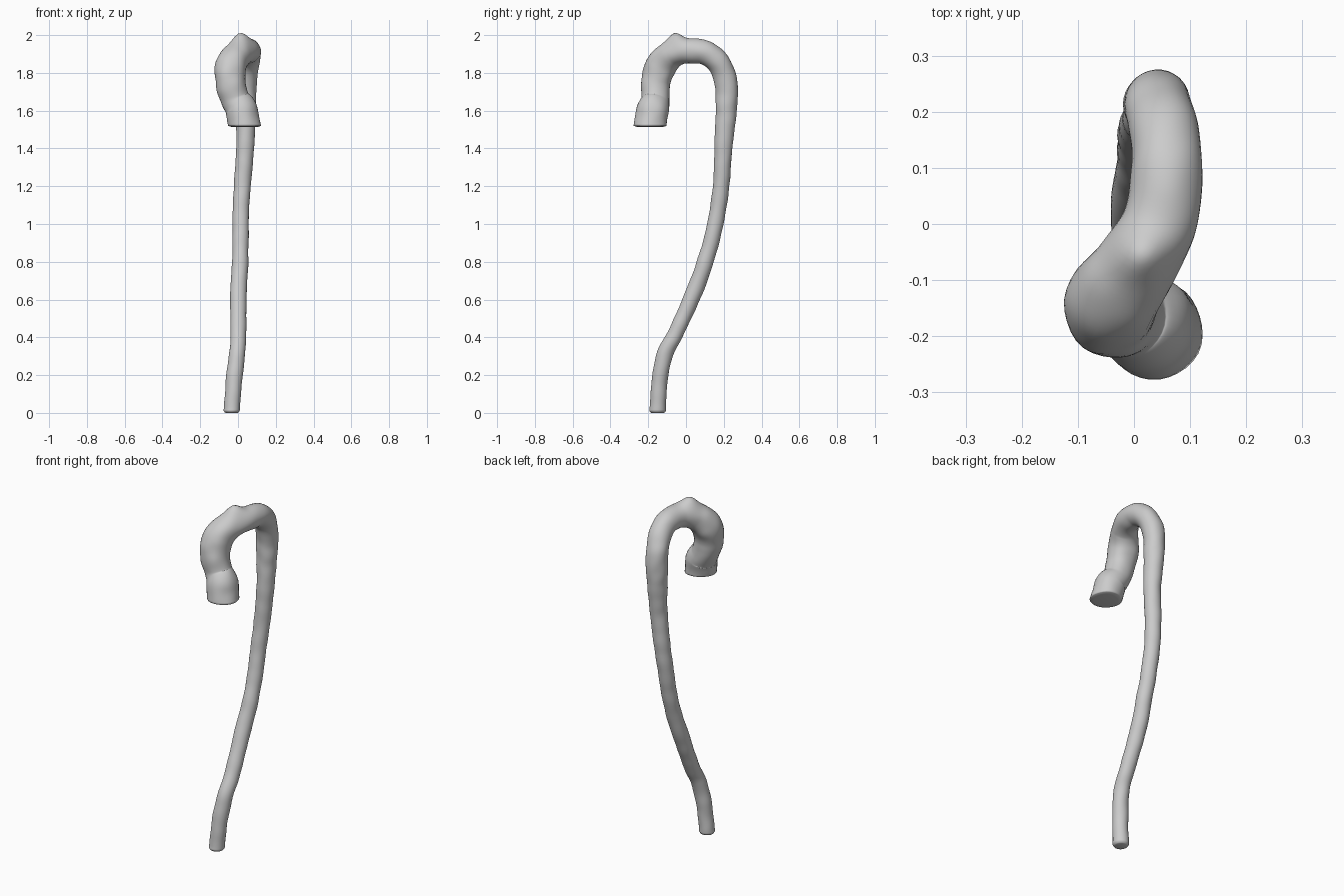
import bpy, bmesh, math
from mathutils import Vector, noise

if "Cube" in bpy.data.objects:
    bpy.data.objects.remove(bpy.data.objects["Cube"])

# Centre line of the cane: x, y, z, radius
PATH = [
    (-0.033, -0.150, 0.00, 0.043), (-0.022, -0.140, 0.17, 0.042),
    (-0.005, -0.112, 0.31, 0.043), (0.002, -0.055, 0.42, 0.041),
    (0.003, 0.035, 0.62, 0.044), (0.012, 0.105, 0.81, 0.043),
    (0.014, 0.155, 1.00, 0.043), (0.022, 0.186, 1.20, 0.044),
    (0.038, 0.198, 1.40, 0.047), (0.040, 0.212, 1.60, 0.055),
    (0.040, 0.213, 1.74, 0.060), (0.050, 0.180, 1.84, 0.061),
    (0.060, 0.100, 1.908, 0.064), (0.042, 0.000, 1.916, 0.067),
    (0.000, -0.075, 1.898, 0.075), (-0.036, -0.132, 1.835, 0.083),
    (-0.040, -0.160, 1.750, 0.079), (-0.015, -0.163, 1.660, 0.075),
    (0.018, -0.176, 1.605, 0.086), (0.036, -0.190, 1.520, 0.086),
]
SIDES, STEPS = 32, 10
pts = [Vector(p) for p in PATH]
pts = [2 * pts[0] - pts[1]] + pts + [2 * pts[-1] - pts[-2]]


def spline(i, t):
    a, b, c, d = pts[i:i + 4]
    return 0.5 * (2 * b + (c - a) * t + (2 * a - 5 * b + 4 * c - d) * t * t
                  + (3 * b - a - 3 * c + d) * t ** 3)


samples = [spline(i, k / STEPS) for i in range(len(PATH) - 1) for k in range(STEPS)]
samples.append(pts[-2].copy())
centres = [s.xyz for s in samples]
radii = [s.w for s in samples]
n = len(centres)

# Sweep a round section along the line, with flat level ends
bm = bmesh.new()
rings = []
u = Vector((1, 0, 0))
down = Vector((0, 0, -1))
for i in range(n):
    t = (centres[min(i + 1, n - 1)] - centres[max(i - 1, 0)]).normalized()
    if i < 8:
        t = (-down).lerp(t, i / 8).normalized()
    if i > n - 13:
        t = t.lerp(down, (i - n + 13) / 12).normalized()
    u = (u - t * u.dot(t)).normalized()
    v = t.cross(u)
    ring = []
    for k in range(SIDES):
        a = 2 * math.pi * k / SIDES
        d = u * math.cos(a) + v * math.sin(a)
        p = centres[i] + d * radii[i]
        # carved, slightly lumpy surface
        q = p + d * radii[i] * 0.07 * noise.noise(p * 13)
        # small bump on the crown
        r = (p - Vector((0.015, -0.060, 1.97))).length
        q += Vector((0, 0, 0.032)) * math.exp(-(r / 0.045) ** 2) * max(d.z, 0)
        if i in (0, n - 1):
            q.z = p.z
        ring.append(bm.verts.new(q))
    rings.append(ring)
for a, b in zip(rings, rings[1:]):
    for k in range(SIDES):
        j = (k + 1) % SIDES
        bm.faces.new((a[k], a[j], b[j], b[k]))

# Rounded end caps: shrinking rings, then a closing face
for ring, step, flip in ((rings[0], 0.0, True), (rings[-1], -0.006, False)):
    c = sum((w.co for w in ring), Vector()) / SIDES
    base = [w.co.copy() for w in ring]
    if flip:
        for w in ring:
            w.co.z += 0.012
    for s, dz in ((0.95, 0.3), (0.86, 0.8), (0.75, 1.0)):
        lift = 0.012 * (1 - dz) if flip else step * dz
        new = [bm.verts.new((c.x + (p.x - c.x) * s, c.y + (p.y - c.y) * s, c.z + lift))
               for p in base]
        for k in range(SIDES):
            j = (k + 1) % SIDES
            bm.faces.new((ring[k], ring[j], new[j], new[k]))
        ring = new
    bm.faces.new(ring)
bmesh.ops.recalc_face_normals(bm, faces=bm.faces)
mesh = bpy.data.meshes.new("walking_cane")
bm.to_mesh(mesh)
bm.free()
cane = bpy.data.objects.new("walking_cane", mesh)
bpy.context.collection.objects.link(cane)
for f in mesh.polygons:
    f.use_smooth = True
